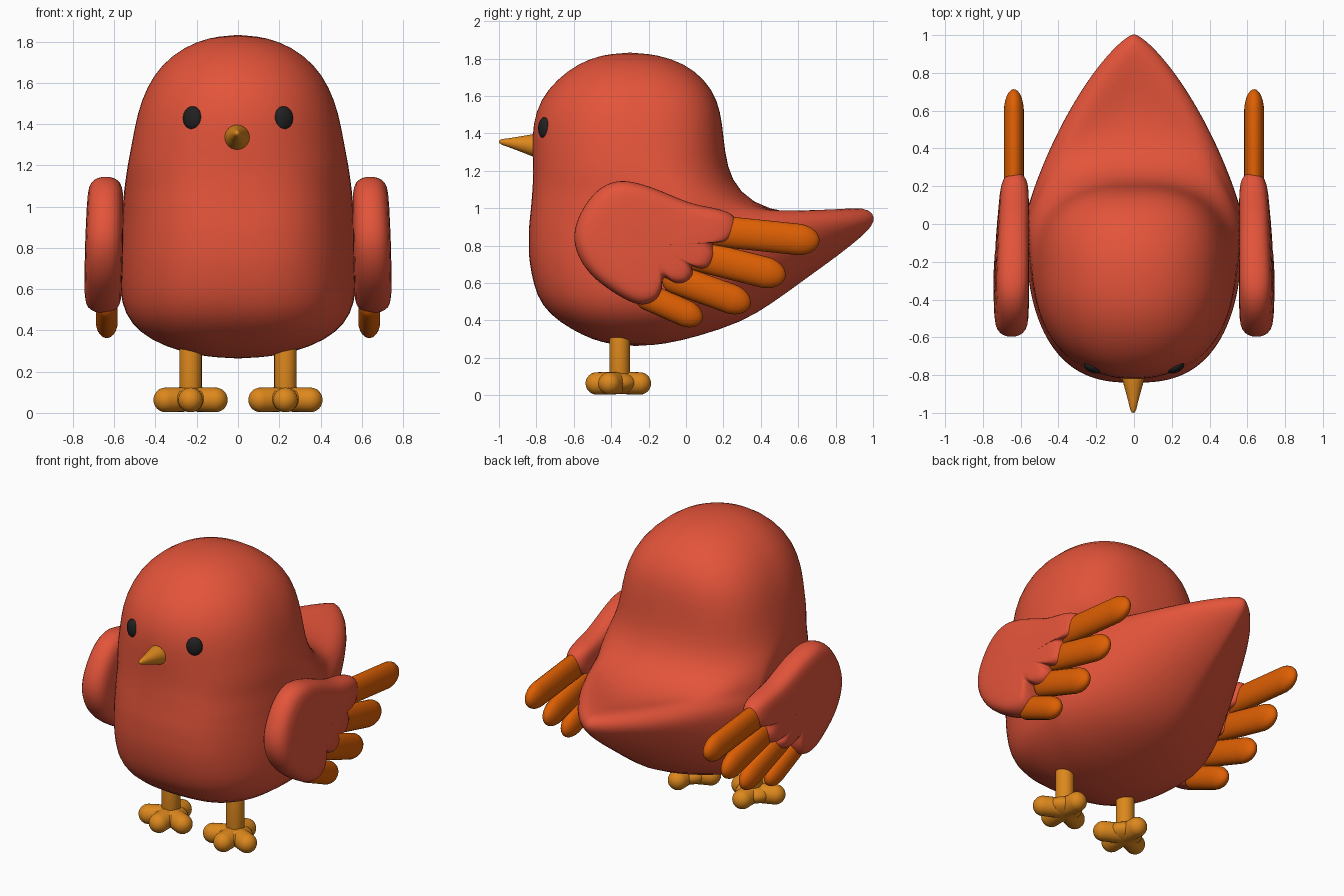
import bpy, bmesh, math
from mathutils import Vector, Matrix

if "Cube" in bpy.data.objects:
    bpy.data.objects.remove(bpy.data.objects["Cube"])


def material(name, rgb):
    m = bpy.data.materials.new(name)
    m.diffuse_color = (*rgb, 1)
    m.use_nodes = True
    m.node_tree.nodes["Principled BSDF"].inputs["Base Color"].default_value = m.diffuse_color
    return m


RED = material("coral red", (0.77, 0.088, 0.042))
ORANGE = material("feather orange", (0.73, 0.115, 0.001))
OCHRE = material("ochre", (0.72, 0.245, 0.012))
BLACK = material("soft black", (0.015, 0.015, 0.016))


def finish(bm, name, mat, subsurf=0):
    bmesh.ops.recalc_face_normals(bm, faces=bm.faces)
    for f in bm.faces:
        f.smooth = True
    me = bpy.data.meshes.new(name)
    bm.to_mesh(me)
    bm.free()
    me.materials.append(mat)
    ob = bpy.data.objects.new(name, me)
    bpy.context.collection.objects.link(ob)
    if subsurf:
        mod = ob.modifiers.new("smooth", 'SUBSURF')
        mod.levels = mod.render_levels = subsurf
    return ob


def loft(rings, start, end):
    """Skin closed rings of points and close both ends with a pole."""
    bm = bmesh.new()
    vs = [[bm.verts.new(p) for p in r] for r in rings]
    n = len(vs[0])
    for a, b in zip(vs, vs[1:]):
        for i in range(n):
            j = (i + 1) % n
            bm.faces.new((a[i], a[j], b[j], b[i]))
    for ring, pole in ((vs[0], start), (vs[-1], end)):
        p = bm.verts.new(pole)
        for i in range(n):
            bm.faces.new((ring[i], ring[(i + 1) % n], p))
    return bm


def smooth_loop(pts, steps=3):
    """Closed Catmull-Rom curve through the points."""
    out, n = [], len(pts)
    for i in range(n):
        a, b, c, d = (Vector(pts[(i + k) % n]) for k in (-1, 0, 1, 2))
        for s in range(steps):
            t = s / steps
            out.append(tuple(.5 * (2 * b + (c - a) * t + (2 * a - 5 * b + 4 * c - d) * t * t
                                   + (3 * b - a - 3 * c + d) * t ** 3)))
    return out


def capsule(name, a, b, r, mat, thick=1.0, tip=1.0):
    """Rounded rod from a to b; thick squashes it along x, tip stretches the far end."""
    a, b = Vector(a), Vector(b)
    z = (b - a).normalized()
    length = (b - a).length - (tip - 1) * r
    bm = bmesh.new()
    bmesh.ops.create_uvsphere(bm, u_segments=24, v_segments=15, radius=r)
    for v in bm.verts:
        v.co.x *= thick
        if v.co.z > 0:
            v.co.z = v.co.z * tip + length
    x = Vector((1, 0, 0)) if abs(z.x) < 0.01 else z.cross(Vector((0, 0, 1))).normalized()
    rot = Matrix((x, z.cross(x), z)).transposed().to_4x4()
    bm.transform(Matrix.Translation(a) @ rot)
    return finish(bm, name, mat)


def ellipsoid(name, centre, radii, yaw, mat):
    bm = bmesh.new()
    bmesh.ops.create_uvsphere(bm, u_segments=24, v_segments=16, radius=1)
    bm.transform(Matrix.Translation(centre) @ Matrix.Rotation(yaw, 4, 'Z')
                 @ Matrix.Diagonal((*radii, 1)))
    return finish(bm, name, mat)


# body, head and tail in one skin:
# front z, front y, back z, back y, half width, y of widest point, back pointedness
BODY = [
    (.272, -.40, .272, -.12, .15, -.26, 1.0),
    (.297, -.50, .31, .05, .28, -.22, 1.0),
    (.35, -.61, .39, .30, .42, -.16, 1.15),
    (.43, -.73, .49, .46, .52, -.08, 1.25),
    (.53, -.80, .615, .63, .567, -.01, 1.35),
    (.66, -.83, .75, .82, .577, .03, 1.42),
    (.75, -.842, .855, .95, .574, .03, 1.45),
    (.81, -.842, .905, .997, .571, .03, 1.45),
    (.86, -.842, .95, 1.014, .568, .03, 1.45),
    (.905, -.84, .992, .987, .565, .03, 1.5),
    (.945, -.836, 1.006, .91, .562, .03, 1.6),
    (1.0, -.83, .98, .73, .56, .02, 1.5),
    (1.06, -.825, .967, .55, .555, -.03, 1.27),
    (1.13, -.82, 1.025, .35, .546, -.12, 1.0),
    (1.20, -.817, 1.15, .24, .536, -.22, .85),
    (1.32, -.822, 1.30, .208, .512, -.28, .76),
    (1.45, -.82, 1.45, .195, .489, -.30, .74),
    (1.58, -.78, 1.58, .17, .443, -.30, .75),
    (1.69, -.69, 1.69, .10, .37, -.30, .8),
    (1.775, -.575, 1.775, -.01, .26, -.30, .9),
    (1.82, -.45, 1.82, -.15, .138, -.30, 1.0),
]
SEG = 56
rings = []
for zf, yf, zb, yb, w, yc, q in BODY:
    front = .76 + .2 * min(1, max(0, (zf - 1.0) / .35))
    depth = q if q < 1 else 1 + (q - 1) * 1.25
    ring = []
    for i in range(SEG):
        t = 2 * math.pi * i / SEG
        c, s = math.cos(t), math.sin(t)
        back = s > 0
        x = math.copysign(w * abs(c) ** (q if back else front), c)
        y = yc + ((yb - yc) * s ** depth if back else (yf - yc) * (-s) ** front)
        z = zf + (zb - zf) * (s ** 1.5 if back else 0)
        ring.append((x, y, z))
    rings.append(ring)
finish(loft(rings, (0, -.27, .263), (0, -.3, 1.833)), "body", RED, 1)

# beak: rounded cone pointing forward, slightly raised tip
BEAK = [(-.76, .068), (-.80, .065), (-.87, .045), (-.94, .026), (-.985, .015), (-.997, .008)]
rings = [[(r * math.cos(k * math.pi / 12) - .004, y,
           1.325 - (y + .72) * .11 + r * math.sin(k * math.pi / 12))
          for k in range(24)] for y, r in BEAK]
finish(loft(rings, (0, -.76, 1.33), (-.004, -1.0, 1.356)), "beak", OCHRE)

# wing outline (y, z) with four scalloped lobes on the trailing edge
WING = [(-.6, .86), (-.56, .985), (-.47, 1.10), (-.35, 1.148), (-.19, 1.115), (.02, 1.03),
        (.18, .995), (.255, .96), (.277, .90), (.25, .842), (.205, .82), (.145, .812),
        (.16, .75), (.135, .69), (.085, .675), (.03, .69),
        (.04, .645), (.005, .60), (-.06, .597), (-.12, .63),
        (-.13, .565), (-.165, .502), (-.245, .483), (-.35, .525), (-.49, .625), (-.575, .74)]
OUTLINE = smooth_loop(WING)
LAYERS = [(.45, -1), (.8, -.98), (.92, -.82), (.985, -.45), (1, 0),
          (.985, .45), (.92, .82), (.8, .98), (.45, 1)]
CY, CZ = -.17, .80

# feathers: start (y, z), end (y, z), half width
FEATHERS = [((.15, .88), (.63, .83), .084), ((.05, .75), (.45, .65), .084),
            ((-.05, .62), (.268, .505), .08), ((-.2, .525), (.02, .428), .072)]

# toes as (x, y) offsets from the leg
TOES = [(0, -.122), (.12, -.055), (-.12, -.055), (0, .108)]

for side, tag in ((-1, "left"), (1, "right")):
    def wing_point(y, z, k, side=side):
        half = .093 - .03 * max(0, y + .3) - .02 * max(0, z - .85)
        centre = .652 - .03 * max(0, y + .3) - .025 * (z - .7)
        return (side * (centre + k * half), y, z)

    rings = [[wing_point(CY + (y - CY) * s, CZ + (z - CZ) * s, k) for y, z in OUTLINE]
             for s, k in LAYERS]
    finish(loft(rings, wing_point(CY, CZ, -1), wing_point(CY, CZ, 1)), tag + "_wing", RED, 1)

    for n, (a, b, r) in enumerate(FEATHERS):
        capsule(f"{tag}_feather_{n + 1}", (side * .636, *a), (side * .636, *b), r, ORANGE,
                .053 / r, 1.45)

    # eye: flattened ball set into the face
    ellipsoid(tag + "_eye", (side * .22, -.757, 1.428), (.049, .03, .058),
              side * math.radians(24), BLACK)

    # leg and foot
    lx, ly = side * .23, -.355
    capsule(tag + "_leg", (lx, ly, .07), (lx, ly, .38), .055, OCHRE)
    ellipsoid(tag + "_foot", (lx, ly - .01, .066), (.11, .105, .06), 0, OCHRE)
    for n, (dx, dy) in enumerate(TOES):
        capsule(f"{tag}_toe_{n + 1}", (lx, ly, .066), (lx + dx, ly + dy, .063), .06, OCHRE)
